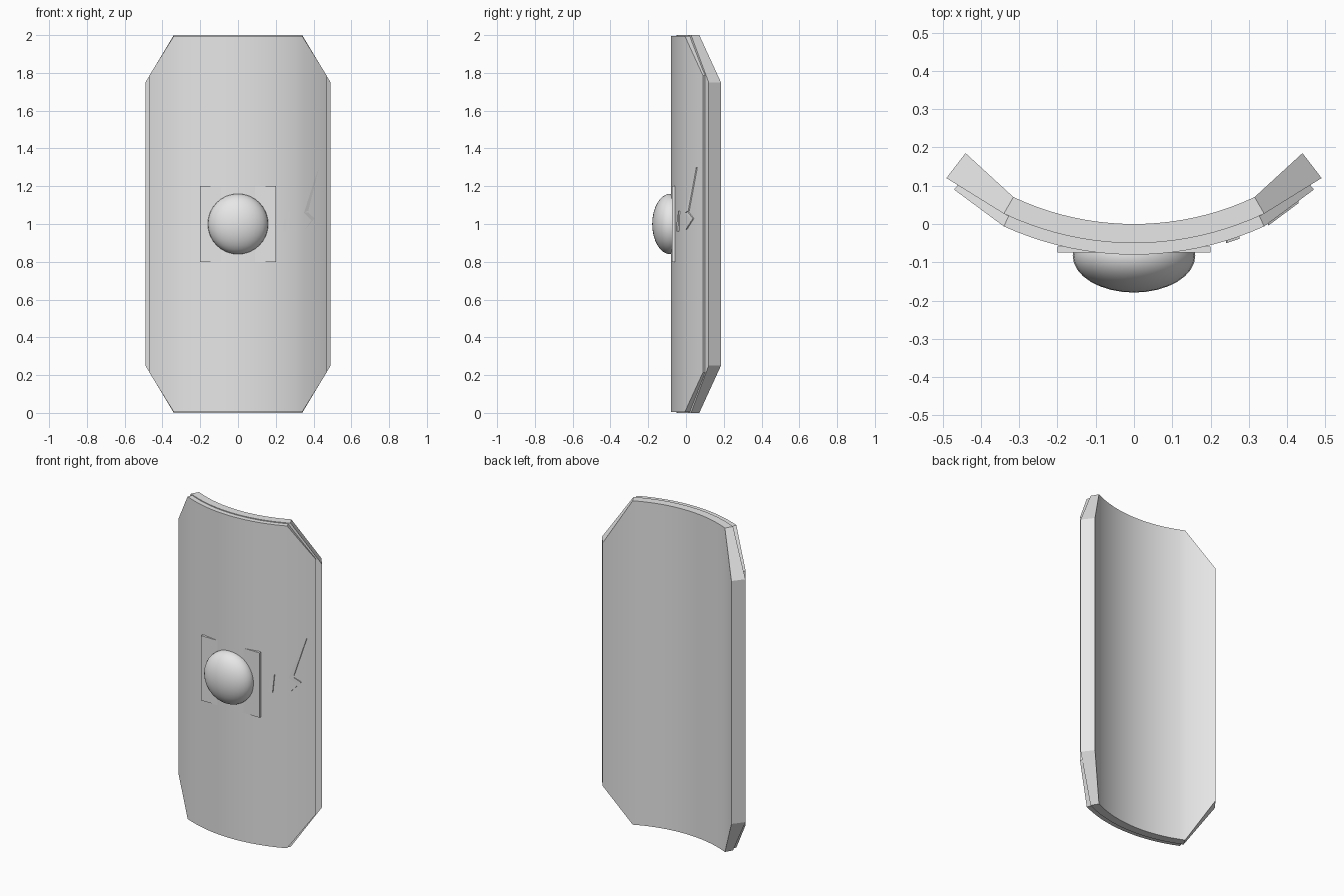
import bpy, bmesh, math
from mathutils import Vector

cube = bpy.data.objects.get("Cube")
if cube:
    bpy.data.objects.remove(cube, do_unlink=True)

grey = bpy.data.materials.new("light_grey")
grey.use_nodes = True
grey.diffuse_color = (0.8, 0.8, 0.8, 1)
grey.node_tree.nodes["Principled BSDF"].inputs["Base Color"].default_value = (0.8, 0.8, 0.8, 1)

ARC_Y = 0.74  # common centre of the shield curve


def finish(name, bm, smooth=True):
    bmesh.ops.recalc_face_normals(bm, faces=bm.faces[:])
    me = bpy.data.meshes.new(name)
    bm.to_mesh(me)
    bm.free()
    ob = bpy.data.objects.new(name, me)
    bpy.context.collection.objects.link(ob)
    me.materials.append(grey)
    if smooth:
        bpy.ops.object.select_all(action='DESELECT')
        ob.select_set(True)
        bpy.context.view_layer.objects.active = ob
        bpy.ops.object.shade_smooth_by_angle(angle=math.radians(30))
    return ob


def section(radius, corner, end, steps=20):
    """Arc between the clipped corners, with a straight wing on each side."""
    pts = [(-end[0], end[1])]
    for i in range(steps + 1):
        x = corner * (2 * i / steps - 1)
        pts.append((x, ARC_Y - math.sqrt(radius ** 2 - x * x)))
    pts.append(end)
    return pts


def shell(name, front, back, top, shoulder):
    """Curved slab with clipped corners, standing around z = 1."""
    bm = bmesh.new()
    last = len(front) - 1
    cols = []
    for i, (f, b) in enumerate(zip(front, back)):
        h = shoulder if i in (0, last) else top
        cols.append([bm.verts.new((p[0], p[1], 1 + s * h))
                     for p, s in ((f, -1), (f, 1), (b, 1), (b, -1))])
    for a, b in zip(cols, cols[1:]):
        for k in range(4):
            n = (k + 1) % 4
            bm.faces.new((a[k], a[n], b[n], b[k]))
    bm.faces.new(cols[0])
    bm.faces.new(cols[-1])
    return finish(name, bm)


# Thick backing and thinner front plate
shell("shield_backing", section(0.79, 0.34, (0.49, 0.12)),
      section(0.74, 0.315, (0.44, 0.185)), 1.0, 0.75)
shell("shield_front_plate", section(0.82, 0.34, (0.47, 0.09)),
      section(0.785, 0.325, (0.455, 0.108)), 0.995, 0.785)

# Square plate sunk into the curve behind the boss
bm = bmesh.new()
bmesh.ops.create_cube(bm, size=1)
bmesh.ops.scale(bm, vec=(0.4, 0.016, 0.4), verts=bm.verts)
bmesh.ops.translate(bm, vec=(0, -0.067, 1), verts=bm.verts)
finish("boss_plate", bm, smooth=False)

# Domed boss
bm = bmesh.new()
bmesh.ops.create_uvsphere(bm, u_segments=32, v_segments=16, radius=0.16)
bmesh.ops.bisect_plane(bm, geom=bm.verts[:] + bm.edges[:] + bm.faces[:],
                       plane_co=(0, 0.03, 0), plane_no=(0, 1, 0), clear_outer=True)
bmesh.ops.scale(bm, vec=(1, 0.6, 1), verts=bm.verts)
bmesh.ops.translate(bm, vec=(0, -0.083, 1), verts=bm.verts)
finish("boss_dome", bm)


def chip(name, outline, lift=0.006):
    """Thin raised piece following the front curve."""
    bm = bmesh.new()
    verts = []
    for x, z in outline:
        y = ARC_Y - math.sqrt(0.82 ** 2 - x * x)
        if x > 0.34:
            y = -0.006 + (x - 0.34) * 0.74
        verts.append(bm.verts.new((x, y - lift, z)))
    face = bm.faces.new(verts)
    new = bmesh.ops.extrude_face_region(bm, geom=[face])["geom"]
    bmesh.ops.translate(bm, vec=(0, lift + 0.003, 0),
                        verts=[v for v in new if isinstance(v, bmesh.types.BMVert)])
    finish(name, bm, smooth=False)


# Small raised slivers on the left half of the front
chip("small_sliver", [(0.24, 0.96), (0.265, 0.96), (0.275, 1.07), (0.245, 1.03)])
chip("bolt_upper", [(0.35, 1.06), (0.372, 1.07), (0.43, 1.3), (0.41, 1.25)])
chip("bolt_middle", [(0.35, 1.06), (0.372, 1.06), (0.405, 1.03), (0.395, 1.015)])
chip("bolt_lower", [(0.355, 0.97), (0.405, 1.03), (0.39, 1.02)])
